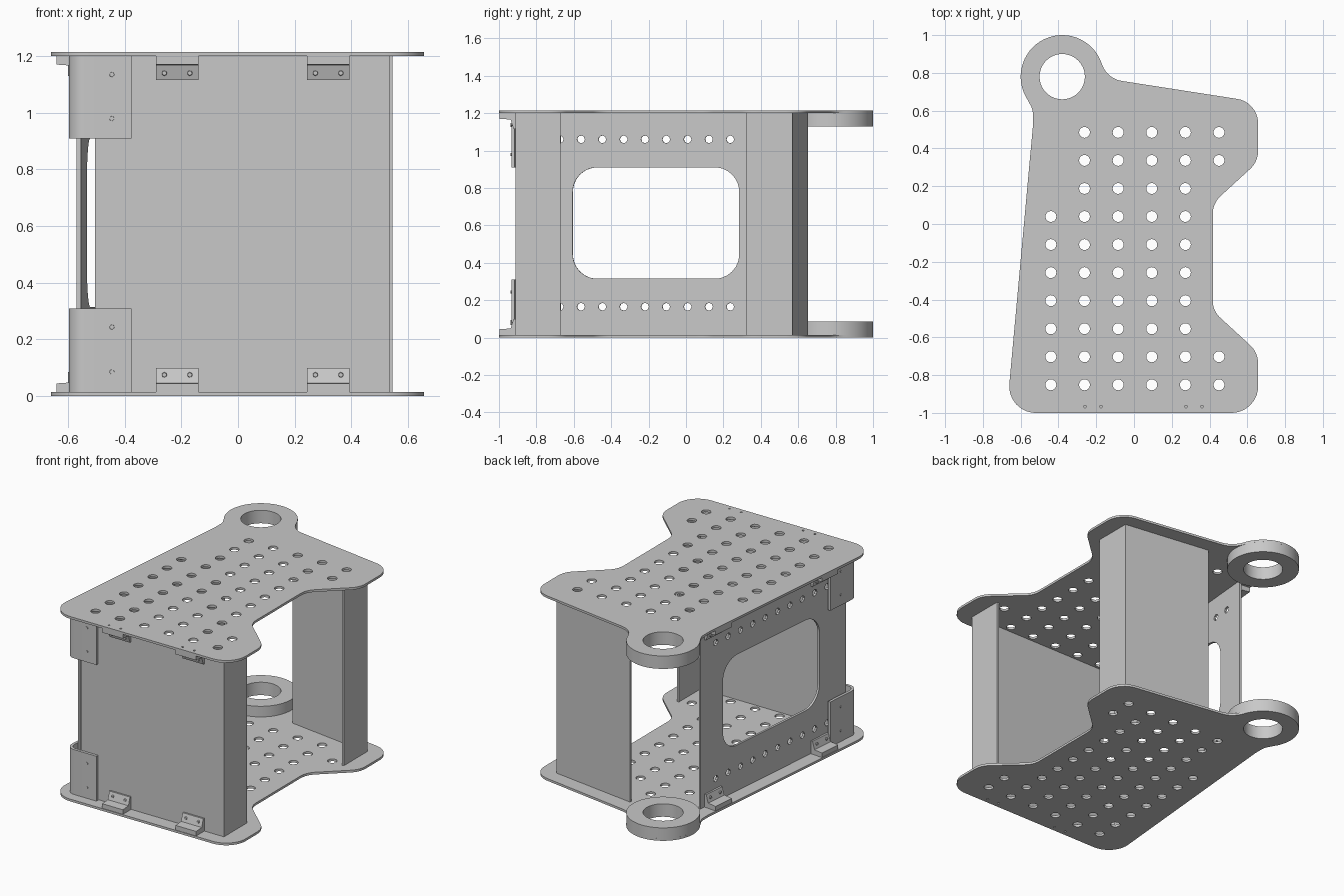
import bpy, bmesh
from math import cos, sin, radians
from mathutils import Vector, Matrix

old = bpy.data.objects.get("Cube")
if old:
    bpy.data.objects.remove(old, do_unlink=True)

grey = bpy.data.materials.new("sheet_metal_grey")
grey.use_nodes = True
GREY = (0.58, 0.58, 0.58, 1)
grey.diffuse_color = GREY
grey.node_tree.nodes["Principled BSDF"].inputs["Base Color"].default_value = GREY

HEIGHT, T = 1.215, 0.015
RING = (-0.38, 0.78)


def add(name, mesh, matrix=Matrix(), thick=0):
    """Link a cleaned mesh, thicken it if asked, and shade it."""
    bm = bmesh.new()
    bm.from_mesh(mesh)
    bmesh.ops.remove_doubles(bm, verts=bm.verts, dist=0.0001)
    bmesh.ops.recalc_face_normals(bm, faces=bm.faces)
    bm.to_mesh(mesh)
    bm.free()
    obj = bpy.data.objects.new(name, mesh)
    obj.matrix_world = matrix
    mesh.materials.clear()
    mesh.materials.append(grey)
    bpy.context.collection.objects.link(obj)
    bpy.ops.object.select_all(action='DESELECT')
    obj.select_set(True)
    bpy.context.view_layer.objects.active = obj
    if thick:
        mod = obj.modifiers.new("thickness", 'SOLIDIFY')
        mod.thickness, mod.offset, mod.use_even_offset = thick, 0, True
        bpy.ops.object.modifier_apply(modifier=mod.name)
    bpy.ops.object.shade_smooth_by_angle(angle=radians(30))


def frame(origin, ax, ay):
    """Matrix whose local x and y follow ax and ay."""
    ax, ay = Vector(ax).normalized(), Vector(ay).normalized()
    m = Matrix((ax, ay, ax.cross(ay))).transposed().to_4x4()
    m.translation = Vector(origin)
    return m


def circle(c, r, n=16, a0=0, a1=360):
    steps = n if a1 - a0 == 360 else n - 1
    return [(c[0] + r * cos(radians(a0 + (a1 - a0) * i / steps)),
             c[1] + r * sin(radians(a0 + (a1 - a0) * i / steps))) for i in range(n)]


def rounded(points, steps=8):
    """Fillet every (x, y, radius) corner; radius 0 stays sharp."""
    out = []
    for i, (x, y, r) in enumerate(points):
        p = Vector((x, y))
        if r == 0:
            out.append((x, y))
            continue
        a = (Vector(points[i - 1][:2]) - p).normalized()
        b = (Vector(points[(i + 1) % len(points)][:2]) - p).normalized()
        half = a.angle(b) / 2
        centre = p + (a + b).normalized() * r / sin(half)
        reach = r * cos(half) / sin(half)
        v0, v1 = p + a * reach - centre, p + b * reach - centre
        for k in range(steps + 1):
            out.append(tuple(centre + v0.lerp(v1, k / steps).normalized() * r))
    return out


def sheet(name, loops, depth, matrix):
    """Filled outline with holes, given thickness about its plane."""
    cu = bpy.data.curves.new(name, 'CURVE')
    cu.dimensions, cu.fill_mode, cu.extrude = '2D', 'BOTH', depth / 2
    for loop in loops:
        sp = cu.splines.new('POLY')
        sp.points.add(len(loop) - 1)
        for pt, (x, y) in zip(sp.points, loop):
            pt.co = (x, y, 0, 1)
        sp.use_cyclic_u = True
    tmp = bpy.data.objects.new(name + "_outline", cu)
    bpy.context.collection.objects.link(tmp)
    dg = bpy.context.evaluated_depsgraph_get()
    mesh = bpy.data.meshes.new_from_object(tmp.evaluated_get(dg))
    bpy.data.objects.remove(tmp, do_unlink=True)
    add(name, mesh, matrix)


def wall(name, path, z0, z1, thick=T):
    """Folded upright sheet that follows a path seen from above."""
    n = len(path)
    verts = [(x, y, z) for z in (z0, z1) for x, y in path]
    mesh = bpy.data.meshes.new(name)
    mesh.from_pydata(verts, [], [(i, i + 1, n + i + 1, n + i) for i in range(n - 1)])
    add(name, mesh, thick=thick)


def screw(name, at, normal):
    mesh = bpy.data.meshes.new(name)
    bm = bmesh.new()
    bmesh.ops.create_cone(bm, cap_ends=True, segments=8, radius1=0.011,
                          radius2=0.008, depth=0.02)
    bm.to_mesh(mesh)
    bm.free()
    rot = Vector((0, 0, 1)).rotation_difference(Vector(normal)).to_matrix().to_4x4()
    add(name, mesh, Matrix.Translation(at) @ rot)


# Plate outline: two rounded feet, a waist and the ring ear
outline = rounded([(-0.57, 0.67, 0), (-0.535, 0.605, 0.1), (-0.535, 0.52, 0),
                   (-0.674, -1, 0.14), (0.657, -1, 0.14), (0.657, -0.68, 0.13),
                   (0.417, -0.46, 0.12), (0.417, 0.11, 0.13), (0.657, 0.33, 0.13),
                   (0.657, 0.645, 0.13), (-0.14, 0.769, 0.13), (-0.173, 0.855, 0)])
outline += circle(RING, 0.22, 40, 22, 208)
holes = [circle(RING, 0.12, 40)]
for c in range(6):
    for r in range(10):
        if (c == 0 and r < 3) or (c == 5 and 2 <= r <= 7):
            continue
        holes.append(circle((-0.44 + 0.178 * c, 0.485 - 0.1485 * r), 0.029))
for x in (-0.26, -0.175, 0.275, 0.36):
    holes.append(circle((x, -0.967), 0.007, 8))

for level, z, ring_z in (("bottom", T / 2, 0.0425), ("top", HEIGHT - T / 2, HEIGHT - 0.0425)):
    sheet(level + "_plate", [outline] + holes, T, Matrix.Translation((0, 0, z)))
    sheet(level + "_ring", [circle(RING, 0.22, 56), circle(RING, 0.12, 40)], 0.085,
          Matrix.Translation((0, 0, ring_z)))

# Folded front and back walls
wall("front_wall", [(-0.505, -0.903), (0.528, -0.903), (0.528, -0.67)], T, HEIGHT - T)
wall("back_wall", [(-0.05, 0.645), (0.538, 0.562), (0.538, 0.32)], T, HEIGHT - T)

# Side wall with a rounded window and two rows of holes
start, end = Vector((-0.562, -0.85, 0)), Vector((-0.443, 0.49, 0))
along = (end - start).normalized()
outward = Vector((-along.y, along.x, 0))


def s_at(y):
    return (y - start.y) / along.y


length = (end - start).length
s0, s1 = s_at(-0.605), s_at(0.285)
loops = [[(0, T), (length, T), (length, HEIGHT - T), (0, HEIGHT - T)],
         rounded([(s0, 0.315, 0.13), (s1, 0.315, 0.13), (s1, 0.91, 0.13), (s0, 0.91, 0.13)])]
for z in (0.165, 1.06):
    loops += [circle((s_at(-0.675 + 0.114 * i), z), 0.021, 8) for i in range(10)]
sheet("side_wall", loops, T, frame(start, along, (0, 0, 1)))

# Corner brackets joining the front and side walls
corner = rounded([(-0.375, -0.925, 0), (-0.592, -0.925, 0.05), (-0.572, -0.67, 0)])
for level, z0, z1 in (("bottom", T, 0.31), ("top", 0.91, HEIGHT - T)):
    wall(level + "_corner_bracket", corner, z0, z1, 0.018)
    for k in (0.24, 0.775):
        z = z0 + (z1 - z0) * k
        screw(level + "_front_screw", (-0.445, -0.928, z), (0, -1, 0))
        screw(level + "_side_screw", (-0.582, -0.77, z), outward)

# Small angle clips between walls and plates
clip = [(0, 0), (0.088, 0), (0.088, 0.03), (0.03, 0.034), (0.014, 0.085), (0, 0.085)]
spots = [((x, -0.908, 0), Vector((0, -1, 0))) for x in (-0.215, 0.318)]
spots += [(start + along * s_at(y) + outward * 0.006, outward) for y in (-0.6, 0.38)]
for base, out in spots:
    for level, z, up in (("bottom", T, 1), ("top", HEIGHT - T, -1)):
        at = Vector((base[0], base[1], z))
        sheet(level + "_clip", [clip], 0.15, frame(at, out, (0, 0, up)))
        side = out.cross(Vector((0, 0, 1)))
        for s in (-0.045, 0.045):
            screw(level + "_clip_screw", at + side * s + out * 0.02 + Vector((0, 0, up * 0.06)), out)
